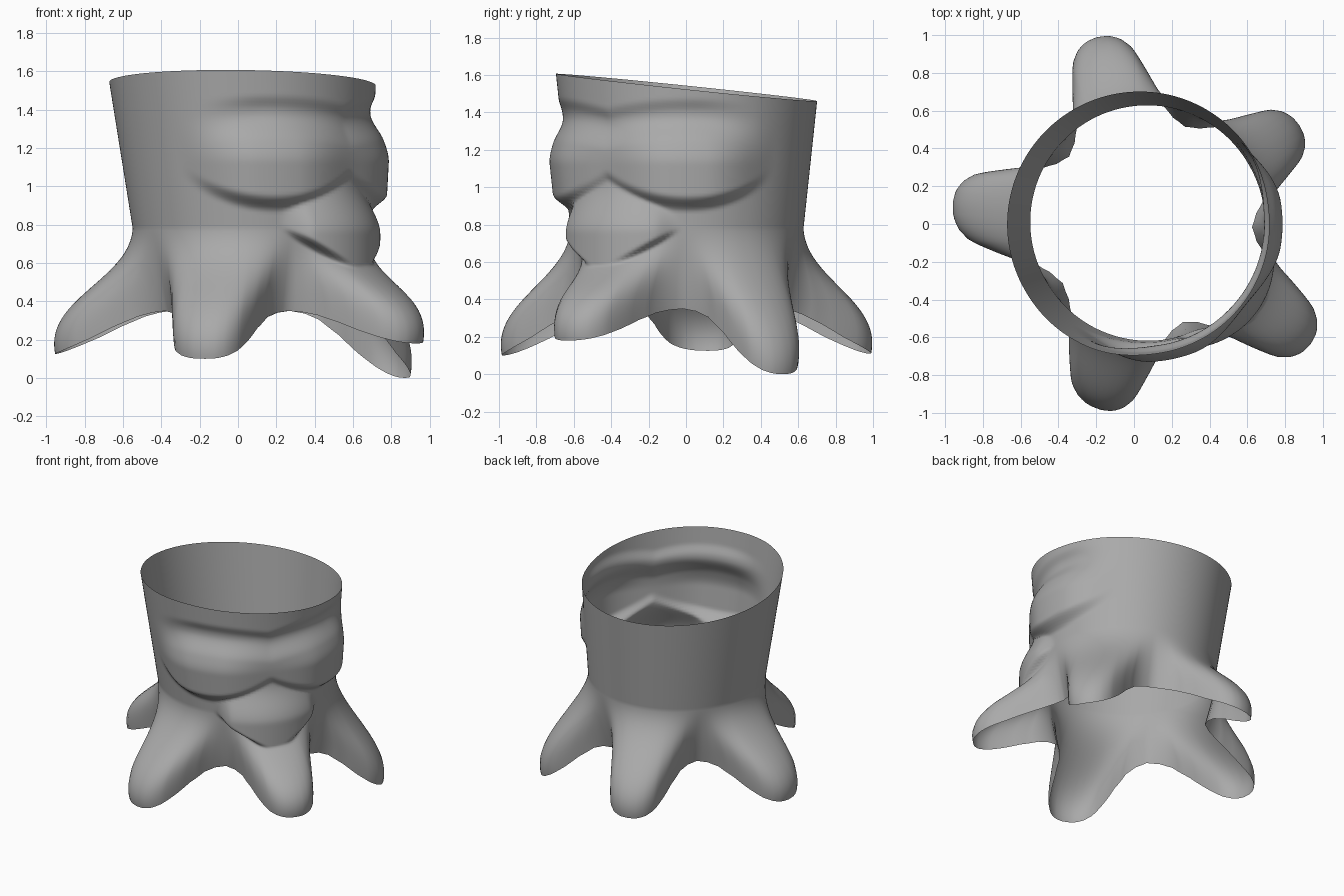
import bpy, math

if "Cube" in bpy.data.objects:
    bpy.data.objects.remove(bpy.data.objects["Cube"])

FACE = -39                                  # direction the carved face looks (degrees)
# roots: direction (deg), reach, tip height
ROOTS = [(-36.5, 1.065, 0.18), (33, 0.95, 0.0), (105.5, 1.02, 0.11),
         (173.5, 1.035, 0.125), (255.8, 1.01, 0.10)]
N, WALL, LOW = 20, 50, 48                   # columns per half root, wall rows, root rows
# root hem: u, reach factor, angle factor, height factor
HEM = [(0, 1, 0, 0), (.12, .985, .10, .01), (.24, .93, .19, .06), (.36, .82, .28, .17),
       (.5, .62, .37, .37), (.65, .39, .48, .64), (.8, .17, .63, .87),
       (.9, .06, .79, .96), (1, 0, 1, 1)]


def smooth(a, b, x):
    t = min(1, max(0, (x - a) / (b - a)))
    return t * t * (3 - 2 * t)


def hem(u):
    for p, q in zip(HEM, HEM[1:]):
        if u <= q[0]:
            t = (u - p[0]) / (q[0] - p[0])
            return [p[k] + (q[k] - p[k]) * t for k in (1, 2, 3)]


def bezier(p, t):
    w = ((1 - t) ** 3, 3 * t * (1 - t) ** 2, 3 * t * t * (1 - t), t ** 3)
    return [sum(w[k] * p[k][c] for k in range(4)) for c in range(3)]


def carve(r, ang, z):
    """Push the trunk surface in and out to form brow, eye pouches and beak."""
    side = (ang - FACE + 180) % 360 - 180
    off = abs(side)
    if off > 95:
        return r
    # eye pouches with a sharp lower ledge
    ledge = 0.885 + 0.14 * ((off - 40) / 40) ** 2
    amp = (0.03 + 0.045 * smooth(0, 30, off)) * (1 - smooth(48, 85, off))
    eye = amp * smooth(ledge - 0.02, ledge + 0.07, z) * (1 - smooth(1.12, 1.38, z))
    # hollow under the brow
    brow = 1.40 - 0.05 * ((off - 40) / 40) ** 2
    dent = 0.036 * (1 - smooth(42, 75, off))
    dent *= smooth(brow - 0.16, brow - 0.01, z) * (1 - 0.6 * smooth(brow, brow + 0.08, z))
    out = r + eye - dent
    # beak: diamond between the pouches, pointed at the bottom
    edge = 0.54 + 0.19 * off / 28
    if off < 38 and z < 1.04:
        beak = 0.655 + 0.085 * smooth(1.03, 0.75, z) - 0.055 * (off / 30) ** 2 - 0.0006 * side
        lift = (beak - r) * smooth(edge - 0.02, edge + 0.015, z) * (1 - smooth(24, 38, off))
        out = max(out, r + lift)
    return out


# trunk and roots as one open sheet, column by column
cols = []
for k, (a, reach, tip) in enumerate(ROOTS):
    prev = ROOTS[k - 1][0] - (360 if k == 0 else 0)
    nxt = ROOTS[(k + 1) % 5][0] + (360 if k == 4 else 0)
    for i in range(-N, N):
        u = abs(i) / N
        half = (nxt - a) / 2 if i >= 0 else -(a - prev) / 2
        ang = a + half * u
        rad = math.radians(ang)
        rim = 1.533 - 0.073 * math.sin(rad) - 0.01 * math.cos(rad)
        wall = 0.618 + 0.012 * max(0, math.cos(rad - 2.1))
        pts = []
        for j in range(WALL):
            z = rim + (0.78 - rim) * j / WALL
            pts.append((wall + 0.107 * (z - 0.78), ang, z))
        f, g, h = hem(u)
        er, ea, ez = 0.55 + (reach - 0.55) * f, a + half * g, tip + (0.35 - tip) * h
        ctrl = [(wall, ang, 0.78),
                (wall - 0.008 + 0.025 * f, ang, 0.62 - 0.11 * f),
                (er + 0.03 + 0.03 * f, ea, ez + 0.12 + 0.17 * f),
                (er, ea, ez)]
        pts += [bezier(ctrl, j / LOW) for j in range(LOW + 1)]
        cols.append([(carve(*p), p[1], p[2]) for p in pts])


def place(r, t, z):
    """Polar to world; the trunk leans a little to the left as it rises."""
    cx = 0.075 - 0.04 * max(0, z - 0.78) / 0.75
    return cx + r * math.cos(math.radians(t)), r * math.sin(math.radians(t)), z


rows, count = len(cols[0]), len(cols)
verts = [place(*p) for c in cols for p in c]
faces = []
for i in range(count):
    m, n = i * rows, ((i + 1) % count) * rows
    for j in range(rows - 1):
        faces.append((m + j, m + j + 1, n + j + 1, n + j))

mesh = bpy.data.meshes.new("stump")
mesh.from_pydata(verts, [], faces)
mesh.update()
stump = bpy.data.objects.new("stump", mesh)
bpy.context.collection.objects.link(stump)

grey = bpy.data.materials.new("plain grey")
grey.diffuse_color = (0.4, 0.4, 0.4, 1)
grey.use_nodes = True
grey.node_tree.nodes["Principled BSDF"].inputs["Base Color"].default_value = grey.diffuse_color
mesh.materials.append(grey)

bpy.context.view_layer.objects.active = stump
stump.select_set(True)
bpy.ops.object.shade_smooth_by_angle(angle=math.radians(60))
